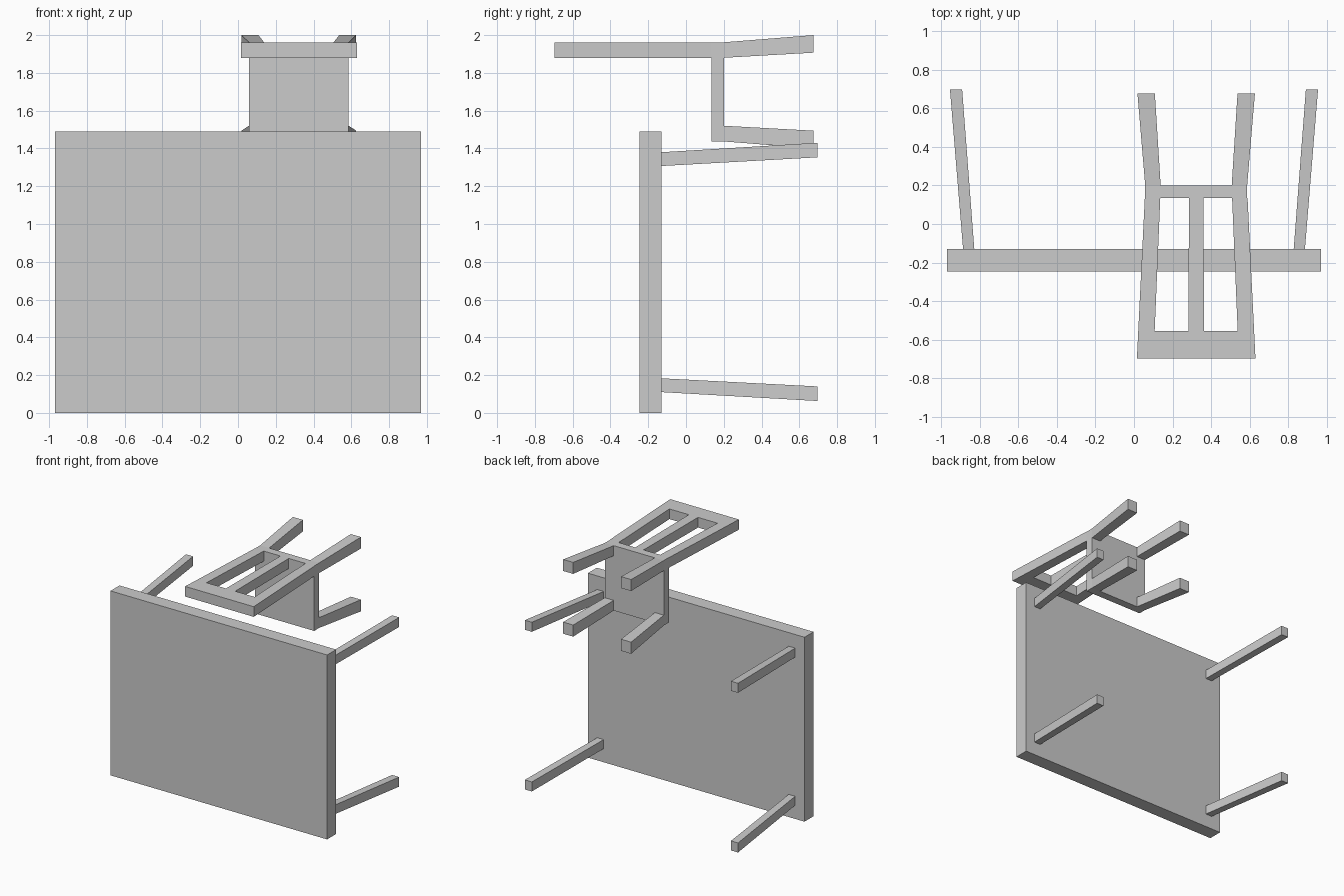
import bpy, bmesh

if "Cube" in bpy.data.objects:
    bpy.data.objects.remove(bpy.data.objects["Cube"])


def bar(name, y0, a, y1, b):
    """Tapered bar along y; a and b are (x0, x1, z0, z1) end sections."""
    bm = bmesh.new()
    rings = []
    for y, (x0, x1, z0, z1) in ((y0, a), (y1, b)):
        rings.append([bm.verts.new((x, y, z)) for x, z in
                      ((x0, z0), (x1, z0), (x1, z1), (x0, z1))])
    r, s = rings
    bm.faces.new(r)
    bm.faces.new(s[::-1])
    for i in range(4):
        j = (i + 1) % 4
        bm.faces.new((r[i], s[i], s[j], r[j]))
    bmesh.ops.recalc_face_normals(bm, faces=bm.faces)
    me = bpy.data.meshes.new(name)
    bm.to_mesh(me)
    bm.free()
    ob = bpy.data.objects.new(name, me)
    bpy.context.collection.objects.link(ob)
    return ob


def flip(sec, cx):
    """Mirror an end section about x = cx."""
    return (2 * cx - sec[1], 2 * cx - sec[0], sec[2], sec[3])


def pair(name, cx, y0, a, y1, b):
    bar(name + "_left", y0, a, y1, b)
    bar(name + "_right", y0, flip(a, cx), y1, flip(b, cx))


# Table tipped on its side: top and four splayed legs
top = (-0.968, 0.968, 0, 1.49)
bar("table_top", -0.245, top, -0.13, top)
pair("table_lower_leg", 0, -0.13, (-0.885, -0.827, 0.11, 0.183),
     0.697, (-0.953, -0.89, 0.063, 0.14))
pair("table_upper_leg", 0, -0.13, (-0.885, -0.827, 1.307, 1.38),
     0.697, (-0.953, -0.89, 1.353, 1.43))

# Chair lying on its front legs: seat
CX = 0.322
Z0, Z1 = 1.88, 1.962
seat = (0.058, 2 * CX - 0.058, 1.437, Z1)
bar("chair_seat", 0.135, seat, 0.2, seat)

# Chair legs
pair("chair_rear_leg", CX, 0.2, (0.058, 0.138, Z0, Z1),
     0.675, (0.018, 0.108, 1.907, 2.0))
pair("chair_front_leg", CX, 0.2, (0.058, 0.138, 1.437, 1.52),
     0.675, (0.018, 0.108, 1.4, 1.494))

# Chair back: flared stiles, top rail and centre slat
pair("chair_back_stile", CX, 0.135, (0.056, 0.136, Z0, Z1),
     -0.555, (0.022, 0.107, Z0, Z1))
bar("chair_top_rail", -0.555, (0.022, 2 * CX - 0.022, Z0, Z1),
    -0.697, (0.015, 2 * CX - 0.015, Z0, Z1))
bar("chair_back_slat", 0.135, (CX - 0.037, CX + 0.037, Z0, Z1),
    -0.555, (CX - 0.041, CX + 0.041, Z0, Z1))
